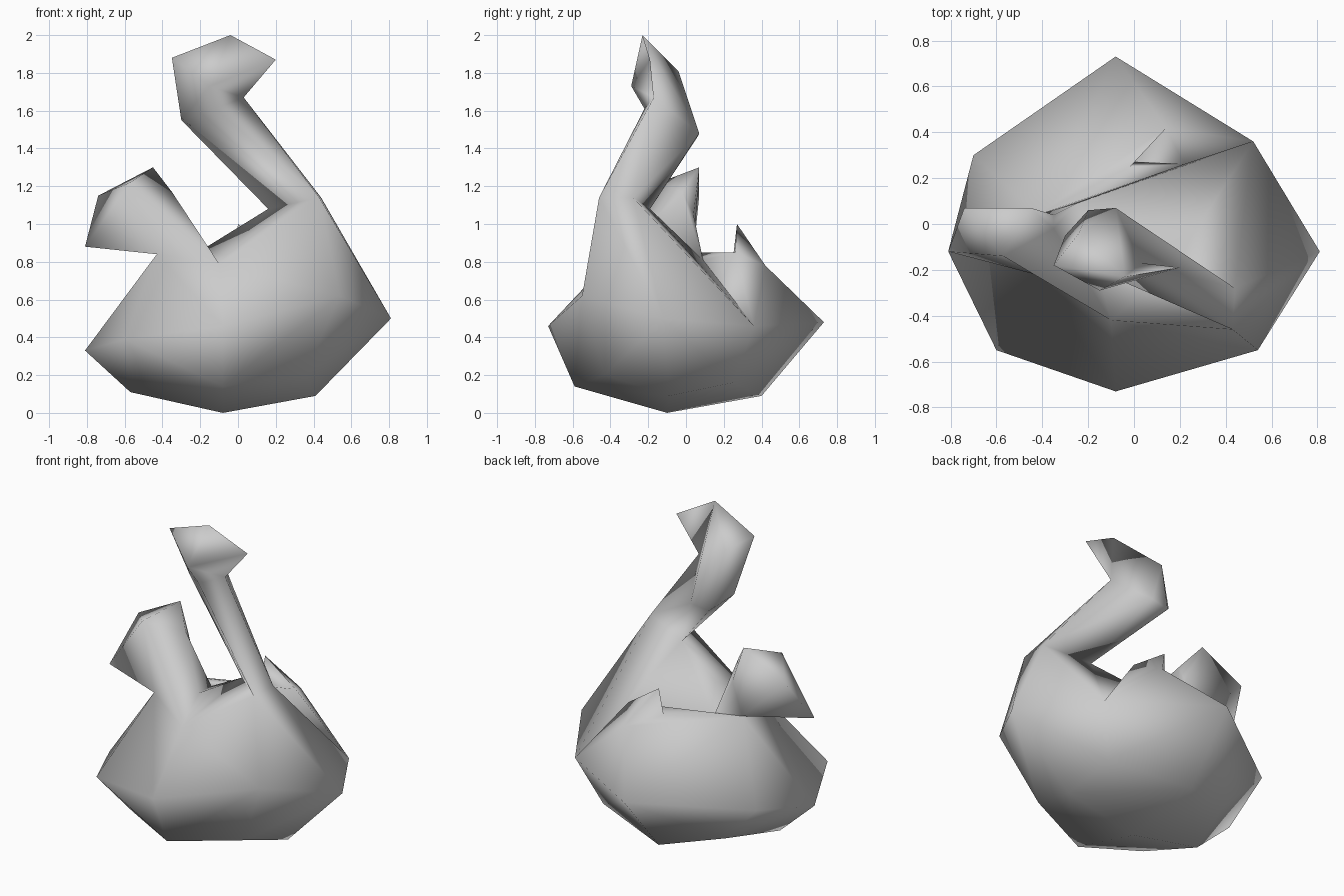
import bpy
import bmesh
from mathutils import Vector

default_cube = bpy.data.objects.get("Cube")
if default_cube:
    bpy.data.objects.remove(default_cube, do_unlink=True)

# Single plain material
grey = bpy.data.materials.new("plain_grey")
grey.use_nodes = True
grey.diffuse_color = (0.6, 0.6, 0.6, 1)
shader = grey.node_tree.nodes["Principled BSDF"]
shader.inputs["Base Color"].default_value = grey.diffuse_color
shader.inputs["Roughness"].default_value = 0.7

# Corner points of the belly, from the underside up to the widest ring
belly_points = dict(
    underside=(-.08, -.1, 0),
    low_front=(-.08, -.59, .14),
    low_right=(-.57, -.12, .11),
    low_left=(.41, -.09, .09),
    low_back=(-.09, .4, .09),
    low_front_left=(.35, -.43, .2),
    low_front_right=(-.43, -.43, .17),
    low_back_left=(.4, .25, .16),
    low_back_right=(-.45, .25, .17),
    front=(-.08, -.73, .46),
    front_left=(.54, -.55, .62),
    left=(.81, -.12, .5),
    back_left=(.52, .36, .46),
    back=(-.08, .73, .48),
    back_right=(-.7, .3, .43),
    right=(-.81, -.12, .33),
    front_right=(-.6, -.55, .39),
)

# Corner points where the neck, wing and tail rise from the belly
rim_points = dict(
    breast=(-.1, -.42, .79),
    wing_front=(-.43, -.22, .84),
    wing_under=(-.42, .04, .85),
    wing_back=(-.25, .09, .81),
    saddle=(-.18, -.13, .87),
    neck_front=(.43, -.46, 1.14),
    neck_side=(.44, -.28, 1.14),
    neck_back=(.16, -.19, 1.08),
    tail_back=(.14, .42, .78),
    tail_left=(.22, .26, .85),
    tail_right=(-.02, .25, .83),
    tail_tip=(0, .27, 1),
)

# Corner points of the bent neck and the head
head_points = dict(
    throat=(-.12, -.22, 1.61),
    cheek=(.03, -.17, 1.67),
    nape_left=(-.08, .07, 1.48),
    nape=(-.2, .06, 1.46),
    nape_right=(-.3, -.05, 1.55),
    chin=(-.15, -.29, 1.73),
    brow=(-.35, -.18, 1.88),
    head_back=(-.24, -.04, 1.81),
    crown=(-.04, -.23, 2),
    beak_tip=(.2, -.19, 1.87),
)

# Corner points of the raised wing
wing_points = dict(
    wing_tip=(-.81, -.12, .88),
    wing_edge=(-.74, .07, 1.15),
    wing_crest=(-.45, .07, 1.3),
    wing_top=(-.57, -.14, 1.22),
    wing_inner=(-.35, -.02, 1.17),
    wing_waist=(-.35, .04, 1.05),
)

points = {**belly_points, **rim_points, **head_points, **wing_points}

# Faceted volumes, each spanned by named corners
volumes = dict(
    shoulder="""breast wing_back saddle neck_front neck_side neck_back
                front_left left back_left""",
    rump="""tail_back tail_left tail_right wing_back wing_under
            back_left back back_right""",
    tail="tail_back tail_left tail_right tail_tip",
    neck="""neck_front neck_side neck_back throat cheek
            nape_left nape nape_right""",
    head="""throat cheek nape_left nape nape_right chin brow
            head_back crown""",
    beak="crown chin cheek beak_tip",
    wing_root="""breast saddle wing_front wing_back wing_under
                 wing_inner wing_waist wing_top""",
    wing="""wing_front wing_under wing_tip wing_edge wing_crest
            wing_top wing_inner wing_waist""",
)


def make_volume(name, corner_names):
    """Wrap a convex skin around the named corners."""
    bm = bmesh.new()
    for corner in corner_names:
        bm.verts.new(Vector(points[corner]))
    result = bmesh.ops.convex_hull(bm, input=bm.verts)
    unused = {v for v in result["geom_interior"] + result["geom_unused"]
              if isinstance(v, bmesh.types.BMVert)}
    bmesh.ops.delete(bm, geom=list(unused), context="VERTS")
    bmesh.ops.recalc_face_normals(bm, faces=bm.faces)
    mesh = bpy.data.meshes.new(name)
    bm.to_mesh(mesh)
    bm.free()
    mesh.materials.append(grey)
    obj = bpy.data.objects.new(name, mesh)
    bpy.context.collection.objects.link(obj)
    return obj


# Belly first, then fuse every other volume onto it
bird = make_volume("bird_body", list(belly_points) +
                   ["breast", "wing_front", "wing_under", "wing_back"])
bpy.context.view_layer.objects.active = bird
for name, corners in volumes.items():
    part = make_volume(name, corners.split())
    union = bird.modifiers.new(name, "BOOLEAN")
    union.operation = "UNION"
    union.solver = "EXACT"
    union.object = part
    bpy.ops.object.modifier_apply(modifier=union.name)
    bpy.data.objects.remove(part, do_unlink=True)

# Tidy the joins and smooth the skin
bm = bmesh.new()
bm.from_mesh(bird.data)
bmesh.ops.remove_doubles(bm, verts=bm.verts, dist=0.008)
bmesh.ops.triangulate(bm, faces=bm.faces)
bm.to_mesh(bird.data)
bm.free()
bpy.ops.object.select_all(action="DESELECT")
bird.select_set(True)
bpy.ops.object.shade_smooth_by_angle(angle=1.9)
